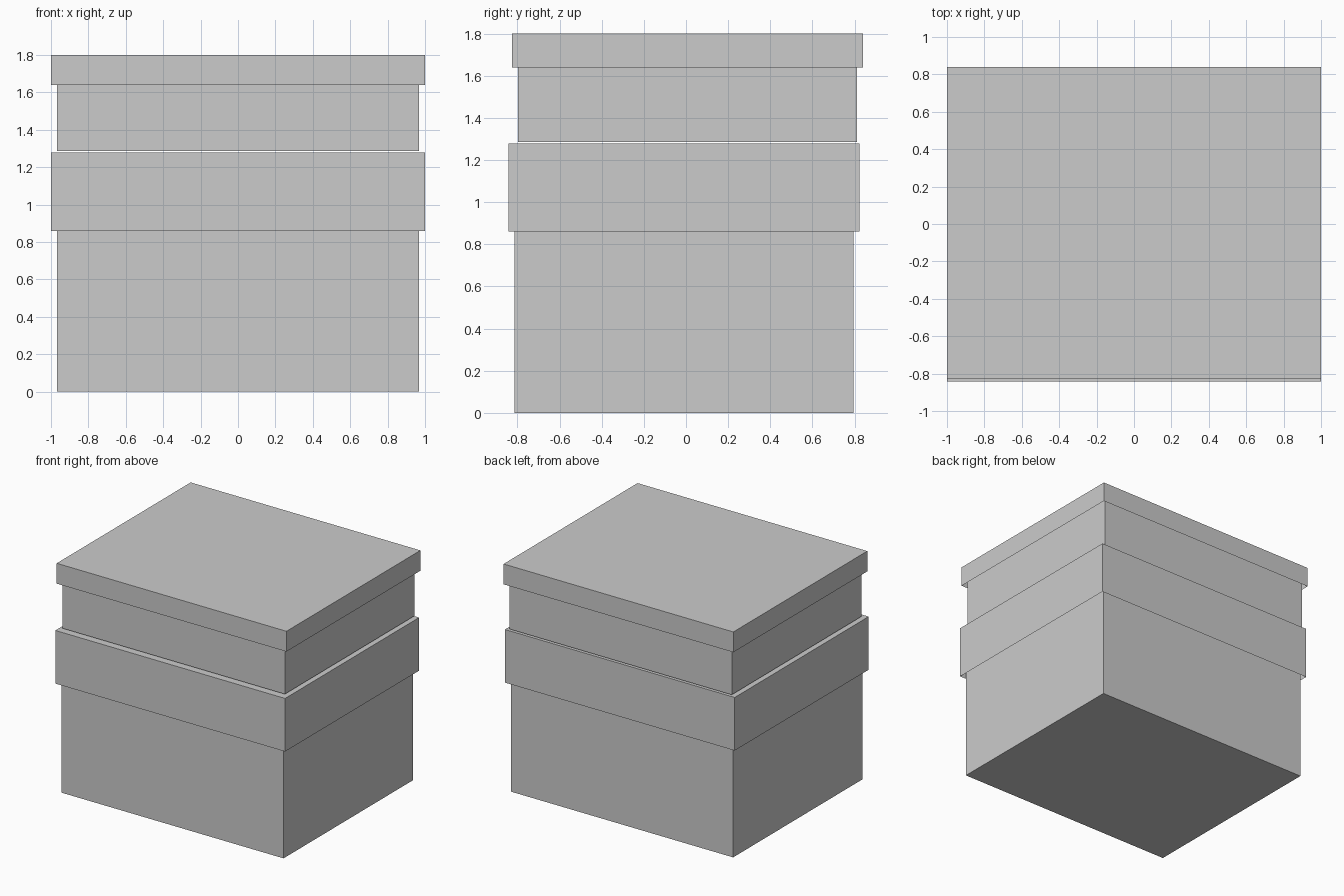
import bpy, bmesh

if "Cube" in bpy.data.objects:
    bpy.data.objects.remove(bpy.data.objects["Cube"])


def open_box(name, half_x, y0, y1, z0, z1, open_side):
    """Thin-walled card box with its top (+1) or bottom (-1) left open."""
    bm = bmesh.new()
    bmesh.ops.create_cube(bm, size=1)
    for v in bm.verts:
        v.co.x *= 2 * half_x
        v.co.y = y0 if v.co.y < 0 else y1
        v.co.z = z0 if v.co.z < 0 else z1
    bm.normal_update()
    gap = [f for f in bm.faces if f.normal.z * open_side > 0.5]
    bmesh.ops.delete(bm, geom=gap, context='FACES_ONLY')
    mesh = bpy.data.meshes.new(name)
    bm.to_mesh(mesh)
    bm.free()
    obj = bpy.data.objects.new(name, mesh)
    bpy.context.collection.objects.link(obj)
    return obj


# Two stacked boxes: name, y centre, base z, lid rim z, top z
for name, yc, base, rim, top in (
    ("lower", -0.01, 0.0, 0.86, 1.278),
    ("upper", 0.007, 1.286, 1.64, 1.80),
):
    # Tray, reaching up inside its lid
    open_box(name + "_box_body", 0.967, yc - 0.805, yc + 0.805, base, top - 0.01, 1)
    # Overhanging lid, open underneath
    open_box(name + "_box_lid", 1.0, yc - 0.833, yc + 0.833, rim, top, -1)
